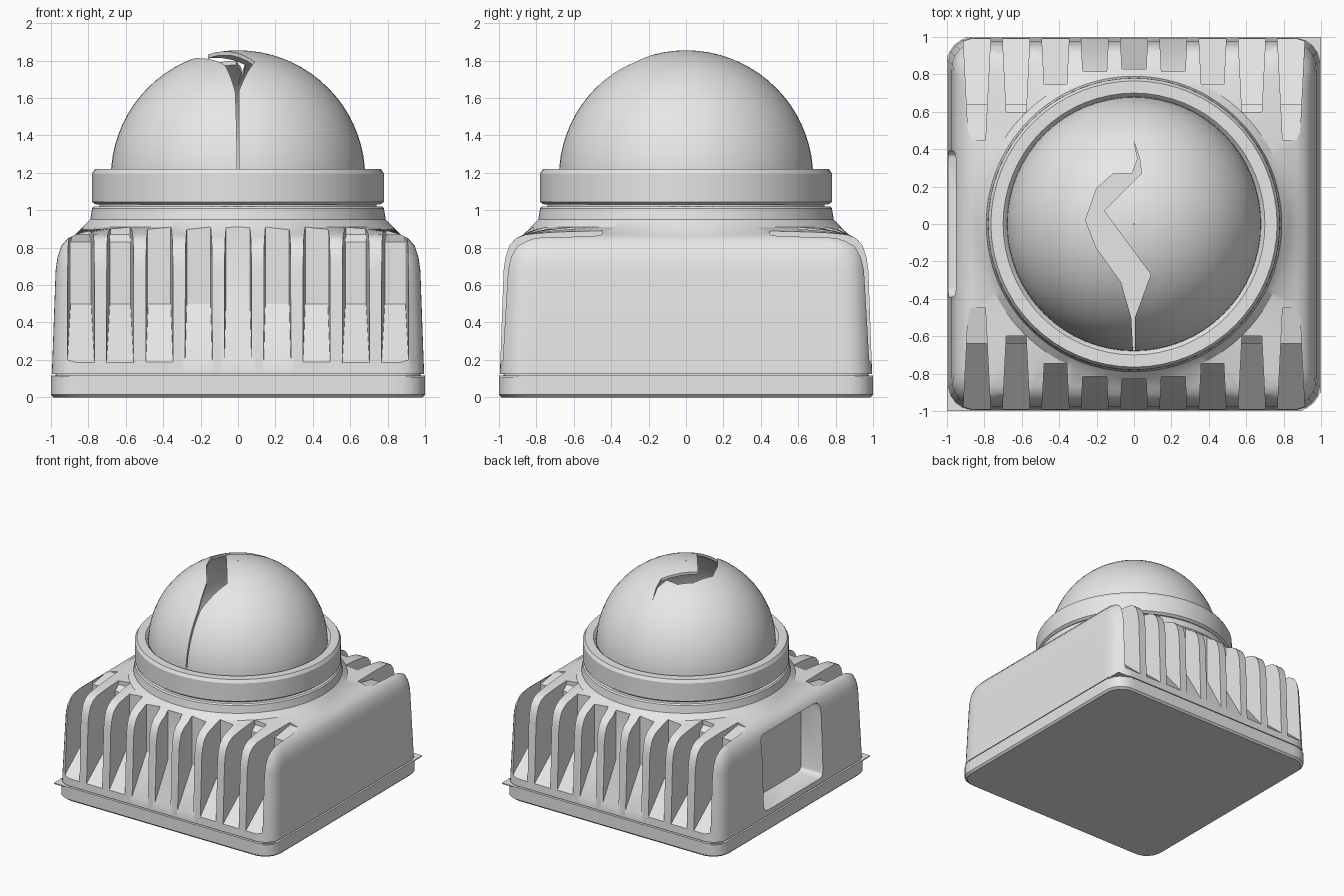
import bpy, bmesh
from math import sin, cos, pi, sqrt

default_cube = bpy.data.objects.get("Cube")
if default_cube:
    bpy.data.objects.remove(default_cube, do_unlink=True)

grey = bpy.data.materials.new("plain_grey")
grey.use_nodes = True
grey.diffuse_color = (0.8, 0.8, 0.8, 1)
grey.node_tree.nodes["Principled BSDF"].inputs["Base Color"].default_value = (0.8, 0.8, 0.8, 1)


def finish(bm, name):
    bmesh.ops.recalc_face_normals(bm, faces=bm.faces)
    mesh = bpy.data.meshes.new(name)
    bm.to_mesh(mesh)
    bm.free()
    mesh.materials.append(grey)
    obj = bpy.data.objects.new(name, mesh)
    bpy.context.collection.objects.link(obj)
    return obj


def activate(obj):
    bpy.ops.object.select_all(action='DESELECT')
    obj.select_set(True)
    bpy.context.view_layer.objects.active = obj


def smooth(obj, angle=0.5):
    activate(obj)
    bpy.ops.object.shade_smooth_by_angle(angle=angle)


def ring_point(angle, half, radius):
    """Point on a rounded square; radius equal to half gives a circle."""
    c, s = abs(cos(angle)), abs(sin(angle))
    big, small, a = max(c, s), min(c, s), half - radius
    if half * small / big <= a:
        d = half / big
    else:
        b = a * (c + s)
        d = b + sqrt(b * b - 2 * a * a + radius * radius)
    return d * cos(angle), d * sin(angle)


def loft(name, sections, count, wrap=False):
    """Skin a stack of (half, corner radius, z) sections."""
    bm = bmesh.new()
    rings = []
    for half, radius, z in sections:
        pts = [ring_point(2 * pi * i / count, half, radius) for i in range(count)]
        rings.append([bm.verts.new((x, y, z)) for x, y in pts])
    pairs = list(zip(rings, rings[1:]))
    if wrap:
        pairs.append((rings[-1], rings[0]))
    else:
        bm.faces.new(rings[0])
        bm.faces.new(rings[-1])
    for low, high in pairs:
        for i in range(count):
            j = (i + 1) % count
            bm.faces.new((low[i], low[j], high[j], high[i]))
    return finish(bm, name)


def prism(bm, side_a, side_b):
    """Solid between two matching outlines."""
    a = [bm.verts.new(p) for p in side_a]
    b = [bm.verts.new(p) for p in side_b]
    bm.faces.new(a)
    bm.faces.new(b)
    for i in range(len(a)):
        j = (i + 1) % len(a)
        bm.faces.new((a[i], a[j], b[j], b[i]))


def carve(obj, cutter):
    cutter.hide_render = True
    mod = obj.modifiers.new("carve", 'BOOLEAN')
    mod.operation, mod.solver, mod.object = 'DIFFERENCE', 'EXACT', cutter
    activate(obj)
    bpy.ops.object.modifier_apply(modifier=mod.name)
    bpy.data.objects.remove(cutter, do_unlink=True)


# Housing: rounded square that blends into a round neck
body = loft("housing", [
    (0.995, 0.14, 0.125), (0.975, 0.14, 0.68), (0.965, 0.14, 0.75),
    (0.945, 0.14, 0.81), (0.91, 0.14, 0.85), (0.87, 0.16, 0.87),
    (0.83, 0.83, 0.91), (0.79, 0.79, 0.95), (0.78, 0.78, 1.01), (0.77, 0.77, 1.02),
], 192)

# Cooling slots on the front and back
bm = bmesh.new()
for n in range(-4, 5):
    x = 0.21 * n
    end = max(0.45, sqrt(0.83 ** 2 - max(0, abs(x) - 0.055) ** 2))
    inner = max(end, 0.64)
    profile = [(1.15, 0.17), (1.0, 0.18), (inner, 0.5)]
    if end < inner:
        profile += [(inner, 0.83), (end, 0.87)]
    profile += [(end, 1.0), (1.15, 1.0)]
    for side in (-1, 1):
        walls = []
        for w in (-1, 1):
            walls.append([(x + w * (0.055 + 0.05 * (y - 0.64)), side * y, z)
                          for y, z in profile])
        prism(bm, *walls)
carve(body, finish(bm, "slot_cutter"))

# Recessed socket in one side
bm = bmesh.new()
outline = []
for sy, sz in ((1, 1), (-1, 1), (-1, -1), (1, -1)):
    for i in range(4):
        t = pi / 6 * i + {(1, 1): 0, (-1, 1): pi / 2, (-1, -1): pi, (1, -1): 1.5 * pi}[sy, sz]
        outline.append((sy * 0.34 + 0.05 * cos(t), 0.48 + sz * 0.26 + 0.05 * sin(t)))
prism(bm, [(-1.1, y, z) for y, z in outline], [(-0.79, y, z) for y, z in outline])
carve(body, finish(bm, "socket_cutter"))
smooth(body)

# Base plate, seam and thin gasket with two sharp corners
smooth(loft("base_plate", [(0.985, 0.14, 0), (1, 0.14, 0.015), (1, 0.14, 0.108)], 192))
loft("base_seam", [(0.975, 0.14, 0.1), (0.975, 0.14, 0.13)], 192)
bm = bmesh.new()
corners = [(-1, -1), (0.9, -1), (1, -0.9), (1, 1), (-0.9, 1), (-1, 0.9)]
prism(bm, [(x, y, 0.108) for x, y in corners], [(x, y, 0.116) for x, y in corners])
finish(bm, "gasket")

# Neck groove and collar around the dome
loft("neck_groove", [(0.74, 0.74, 1.0), (0.74, 0.74, 1.05)], 64)
collar = [(0.67, 1.03), (0.76, 1.03), (0.78, 1.045), (0.78, 1.195),
          (0.765, 1.22), (0.7, 1.22), (0.685, 1.205), (0.67, 1.18)]
smooth(loft("collar", [(r, r, z) for r, z in collar], 64, wrap=True))

# Hollow dome with a jagged crack
steps = 18
arc = [pi / 2 * i / steps for i in range(steps)] + [pi / 2 - 0.006]
shell = [(0.68, 1.04)] + [(0.68 * cos(t), 1.175 + 0.68 * sin(t)) for t in arc]
shell += [(0.66 * cos(t), 1.175 + 0.66 * sin(t)) for t in reversed(arc)] + [(0.66, 1.04)]
dome = loft("dome", [(r, r, z) for r, z in shell], 64, wrap=True)
crack = [(0, 0.44), (0.03, 0.35), (0.04, 0.27), (-0.16, 0.07), (0.09, -0.27),
         (0.005, -0.5), (0.004, -0.7), (-0.004, -0.7), (-0.015, -0.5), (-0.07, -0.31),
         (-0.2, -0.13), (-0.26, 0.02), (-0.2, 0.19), (-0.11, 0.27), (-0.01, 0.27), (0.02, 0.35)]
bm = bmesh.new()
prism(bm, [(x, y, 1.22) for x, y in crack], [(x, y, 2) for x, y in crack])
carve(dome, finish(bm, "crack_cutter"))
smooth(dome)
